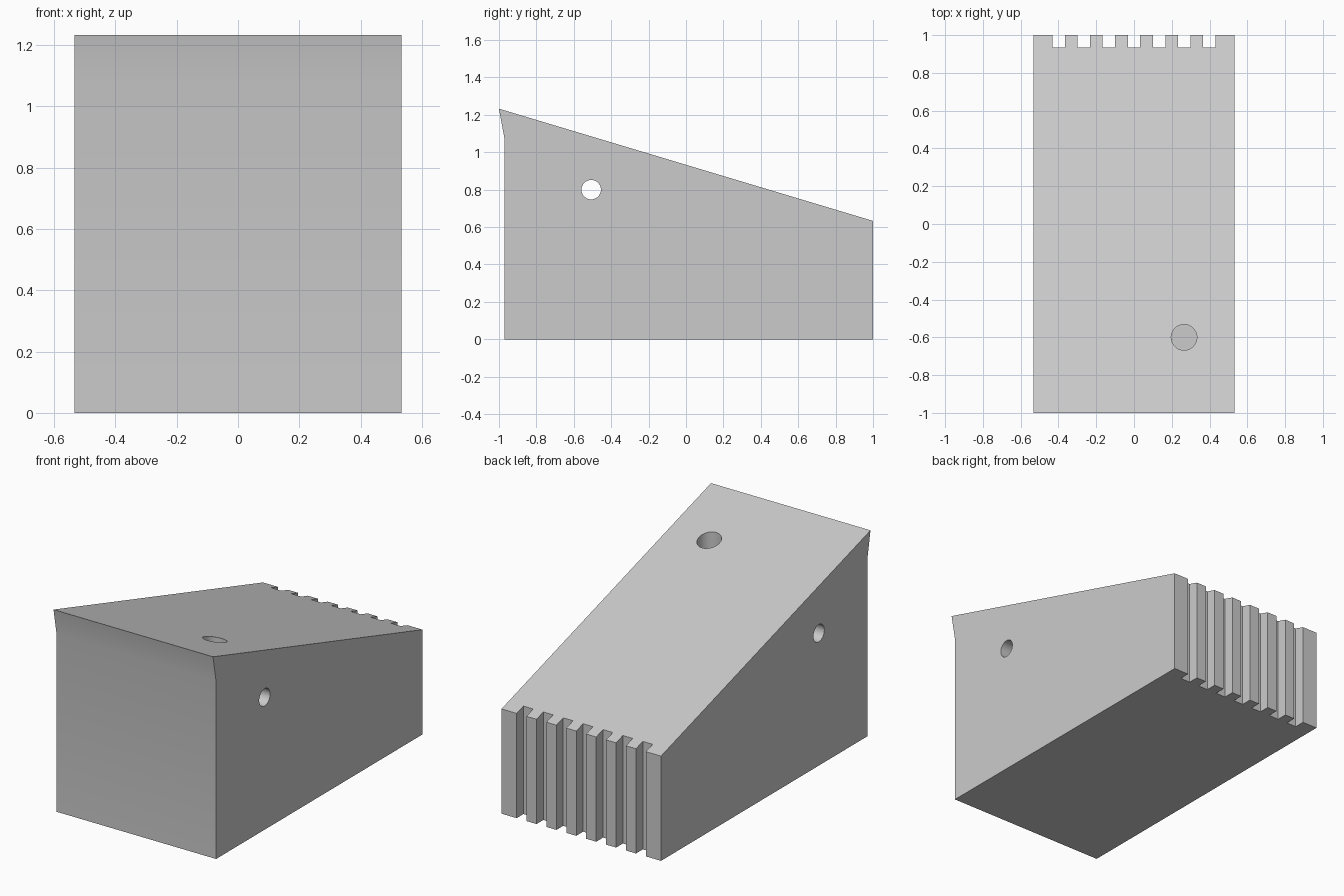
import bpy
import bmesh
from mathutils import Matrix

if "Cube" in bpy.data.objects:
    bpy.data.objects.remove(bpy.data.objects["Cube"], do_unlink=True)

HALF_WIDTH = 0.533
GREY = (0.6, 0.6, 0.6, 1)

grey = bpy.data.materials.new("light grey")
grey.use_nodes = True
grey.diffuse_color = GREY
grey.node_tree.nodes["Principled BSDF"].inputs["Base Color"].default_value = GREY


def make_object(name, bm):
    bmesh.ops.recalc_face_normals(bm, faces=bm.faces)
    mesh = bpy.data.meshes.new(name)
    bm.to_mesh(mesh)
    bm.free()
    mesh.materials.append(grey)
    obj = bpy.data.objects.new(name, mesh)
    bpy.context.collection.objects.link(obj)
    return obj


def extrude(name, points, direction):
    bm = bmesh.new()
    face = bm.faces.new([bm.verts.new(p) for p in points])
    new = bmesh.ops.extrude_face_region(bm, geom=[face])["geom"]
    verts = [v for v in new if isinstance(v, bmesh.types.BMVert)]
    bmesh.ops.translate(bm, verts=verts, vec=direction)
    return make_object(name, bm)


def cylinder(name, radius, depth, centre, sideways=False):
    bm = bmesh.new()
    matrix = Matrix.Translation(centre)
    if sideways:
        matrix = matrix @ Matrix.Rotation(1.5707963, 4, "Y")
    bmesh.ops.create_cone(bm, cap_ends=True, segments=48, radius1=radius,
                          radius2=radius, depth=depth, matrix=matrix)
    return make_object(name, bm)


def cut(target, cutter):
    cutter.hide_render = True
    mod = target.modifiers.new(cutter.name, "BOOLEAN")
    mod.operation = "DIFFERENCE"
    mod.solver = "EXACT"
    mod.object = cutter
    bpy.context.view_layer.objects.active = target
    bpy.ops.object.modifier_apply(modifier=mod.name)
    bpy.data.objects.remove(cutter, do_unlink=True)


# Wedge body with a sloping top, a front lip and a comb of grooves in the back
outline = [(-HALF_WIDTH, -0.97), (HALF_WIDTH, -0.97), (HALF_WIDTH, 1)]
for i in range(3, -4, -1):
    x = i * 0.133
    outline += [(x + 0.033, 1), (x + 0.033, 0.935), (x - 0.033, 0.935), (x - 0.033, 1)]
outline.append((-HALF_WIDTH, 1))

side = [(-0.97, 0), (1, 0), (1, 0.633), (-1, 1.233), (-0.97, 1.07)]
body = extrude("wedge_body", [(-HALF_WIDTH, y, z) for y, z in side],
               (2 * HALF_WIDTH, 0, 0))
for i in range(-3, 4):
    x = i * 0.133
    groove = [(x - 0.033, 0.935, -0.1), (x + 0.033, 0.935, -0.1),
              (x + 0.033, 1.1, -0.1), (x - 0.033, 1.1, -0.1)]
    cut(body, extrude("groove_cutter", groove, (0, 0, 1)))

# Cross hole through both sides, and a blind hole in the top
cut(body, cylinder("cross_hole_cutter", 0.052, 2, (0, -0.507, 0.8), sideways=True))
cut(body, cylinder("top_hole_cutter", 0.068, 0.5, (0.265, -0.6, 1.15)))

# Soft shading with crisp edges
bpy.ops.object.select_all(action="DESELECT")
body.select_set(True)
bpy.context.view_layer.objects.active = body
bpy.ops.object.shade_smooth_by_angle()
